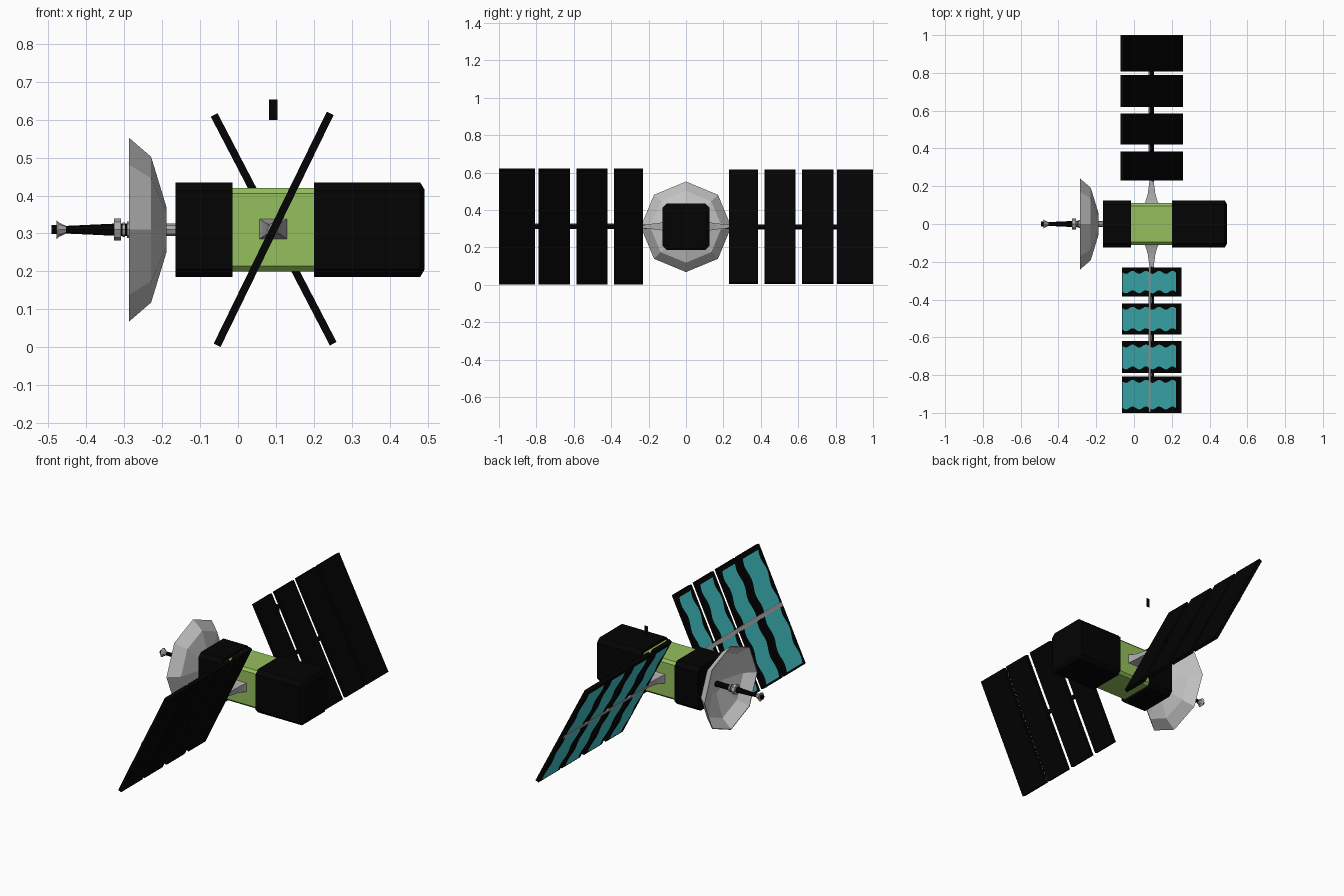
import bpy, bmesh, math
from mathutils import Vector

if "Cube" in bpy.data.objects:
    bpy.data.objects.remove(bpy.data.objects["Cube"])

ZC = 0.31  # height of the body axis


def material(name, rgb):
    m = bpy.data.materials.new(name)
    m.diffuse_color = (*rgb, 1)
    m.use_nodes = True
    m.node_tree.nodes["Principled BSDF"].inputs["Base Color"].default_value = m.diffuse_color
    return m


BLACK = material("black", (0.001, 0.001, 0.001))
GREEN = material("green", (0.30, 0.52, 0.11))
DISH = material("light_grey", (0.56, 0.56, 0.56))
METAL = material("mid_grey", (0.40, 0.40, 0.40))
CELL = material("teal", (0.055, 0.54, 0.57))


def finish(name, bm, mat):
    bmesh.ops.recalc_face_normals(bm, faces=bm.faces)
    me = bpy.data.meshes.new(name)
    bm.to_mesh(me)
    bm.free()
    me.materials.append(mat)
    ob = bpy.data.objects.new(name, me)
    bpy.context.collection.objects.link(ob)
    return ob


def loft(name, rings, mat):
    """Join rings of points with quads and cap both ends."""
    bm = bmesh.new()
    rows = [[bm.verts.new(p) for p in ring] for ring in rings]
    n = len(rows[0])
    for a, b in zip(rows, rows[1:]):
        for i in range(n):
            bm.faces.new((a[i], a[(i + 1) % n], b[(i + 1) % n], b[i]))
    bm.faces.new(rows[0])
    bm.faces.new(rows[-1])
    return finish(name, bm, mat)


def chamfered(x, h, c):
    """Square section with cut corners, across the x axis."""
    k = h - c
    pts = [(h, -k), (h, k), (k, h), (-k, h), (-h, k), (-h, -k), (-k, -h), (k, -h)]
    return [(x, y, ZC + z) for y, z in pts]


def turned(name, profile, mat, n=8):
    """Low-poly turned part along x from (x, radius) points."""
    loft(name, [[(x, r * math.cos(2 * math.pi * i / n), ZC + r * math.sin(2 * math.pi * i / n))
                 for i in range(n)] for x, r in profile], mat)


def box(name, origin, axes, lo, hi, mat):
    """Box between lo and hi in a local frame (u, y, n)."""
    def ring(y):
        return [origin + axes[0] * u + axes[1] * y + axes[2] * w
                for u, w in ((lo[0], lo[2]), (hi[0], lo[2]), (hi[0], hi[2]), (lo[0], hi[2]))]
    return loft(name, [ring(lo[1]), ring(hi[1])], mat)


# Body: green core between two black shells
loft("body_core", [chamfered(-0.03, 0.11, 0.014), chamfered(0.21, 0.11, 0.014)], GREEN)
loft("front_shell", [chamfered(-0.165, 0.125, 0.022), chamfered(-0.015, 0.125, 0.022)], BLACK)
loft("rear_shell", [chamfered(0.20, 0.125, 0.022), chamfered(0.48, 0.125, 0.022),
                    chamfered(0.492, 0.105, 0.02)], BLACK)

# Dish: thin open bowl facing -x, with its hub
turned("dish", [(-0.188, 0.058), (-0.229, 0.192), (-0.287, 0.242),
                (-0.287, 0.238), (-0.233, 0.188), (-0.193, 0.056)], DISH)
turned("dish_hub", [(-0.193, 0.016), (-0.16, 0.016)], METAL)

# Feed antenna
turned("feed_stem", [(-0.19, 0.016), (-0.312, 0.016)], BLACK)
turned("feed_collar", [(-0.284, 0.022), (-0.293, 0.022)], METAL)
turned("feed_ring", [(-0.298, 0.019), (-0.304, 0.019)], METAL)
turned("feed_nut", [(-0.308, 0.029), (-0.327, 0.029)], METAL)
turned("feed_rod", [(-0.325, 0.016), (-0.455, 0.010)], BLACK)
turned("feed_flare", [(-0.453, 0.010), (-0.472, 0.019), (-0.479, 0.026)], METAL)
turned("feed_tip", [(-0.478, 0.012), (-0.492, 0.012)], BLACK)

# Solar wings: s is the side along y, both cell faces look towards -x
SPANS = [(0.23, 0.385), (0.42, 0.586), (0.62, 0.788), (0.807, 1.0)]
HALF, THICK = 0.34, 0.01
for s, side in ((-1, "right"), (1, "left")):
    ang = math.radians(26 if s < 0 else 27.5)
    u = Vector((-s * math.sin(ang), 0, math.cos(ang)))
    n = Vector((-math.cos(ang), 0, -s * math.sin(ang)))
    axes = (u, Vector((0, s, 0)), n)
    o = Vector((0.094, 0, ZC + 0.001))

    for i, (a, b) in enumerate(SPANS):
        box(f"{side}_panel_{i + 1}", o, axes, (-HALF, a, -THICK), (HALF, b, THICK), BLACK)
        # Cell strip with gently wavy edges
        bm = bmesh.new()
        mid, hw, rows = (a + b) / 2, (b - a) / 2 - 0.026, 32
        prev = None
        for j in range(rows + 1):
            t = -0.328 + 0.643 * j / rows
            shift = 0.008 * math.sin(j / rows * 2 * math.pi * 4)
            cur = [bm.verts.new(o + u * t + axes[1] * (mid + shift + k * hw) + n * (THICK + 0.002))
                   for k in (-1, 1)]
            if prev:
                bm.faces.new((prev[0], prev[1], cur[1], cur[0]))
            prev = cur
        cells = finish(f"{side}_cells_{i + 1}", bm, CELL)
        if cells.data.polygons[0].normal.dot(n) < 0:
            cells.data.flip_normals()

    # Boom through the panels, with a grey strip on the cell side
    box(f"{side}_boom", o, axes, (-0.010, 0.21, -0.008), (0.010, 0.99, 0.008), BLACK)
    box(f"{side}_boom_strip", o, axes, (-0.011, 0.23, 0.007), (0.011, 0.995, 0.014), METAL)

    # Flared mount from the body to the boom
    mount = [(0.105, 0.039, 0.028), (0.125, 0.030, 0.022), (0.16, 0.020, 0.016), (0.229, 0.011, 0.011)]
    loft(f"{side}_wing_mount", [[(0.093 + dx * w, s * y, ZC + 0.002 + dz * h)
                                 for dx, dz in ((-1, -1), (1, -1), (1, 1), (-1, 1))]
                                for y, w, h in mount], METAL)

# Small loose tab above the body, a single flat face
bm = bmesh.new()
bm.faces.new([bm.verts.new((0.093 + dx * 0.011, 0.228, 0.626 + dz * 0.027))
              for dx, dz in ((-1, -1), (1, -1), (1, 1), (-1, 1))])
finish("upper_tab", bm, BLACK)
